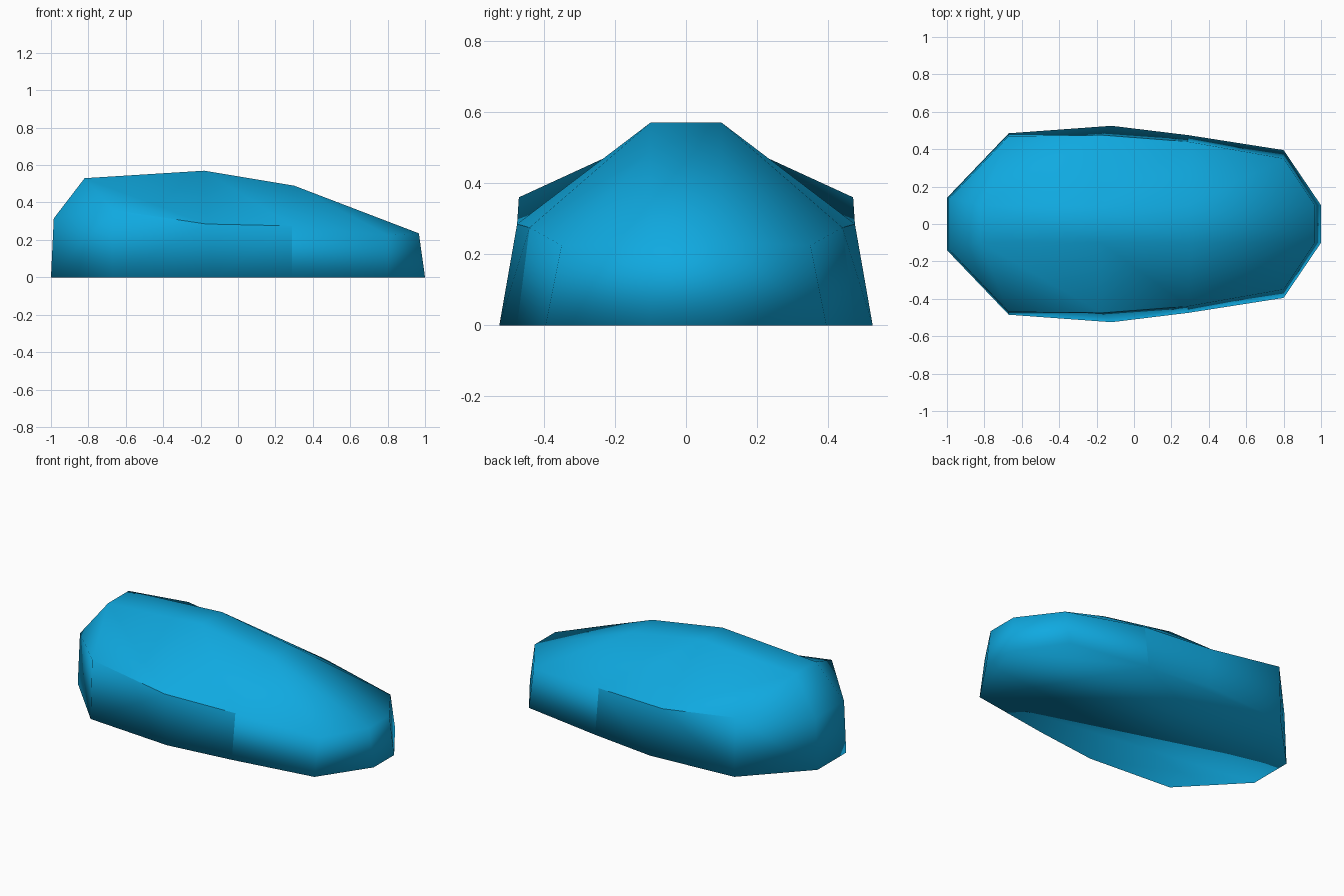
import bpy
import bmesh

cube = bpy.data.objects.get("Cube")
if cube:
    bpy.data.objects.remove(cube, do_unlink=True)

# Half outlines from tail (-x) to nose (+x)
BASE = [(-1, .14, 0), (-.67, .485, 0), (-.12, .525, 0),
        (.29, .475, 0), (.8, .395, 0), (1, .1, 0)]
WAIST = [(-.985, .14, .315), (-.67, .47, .36), (-.17, .475, .285),
         (.29, .44, .275), (.8, .35, .225), (.967, .1, .235)]
RIDGE = [(-.82, .1, .53), (-.18, .1, .57), (.3, .1, .49)]

bm = bmesh.new()


def add_row(points, side):
    return [bm.verts.new((x, side * y, z)) for x, y, z in points]


def add_face(*verts):
    unique = list(dict.fromkeys(verts))
    if len(unique) > 2:
        bm.faces.new(unique)


halves = []
for side in (1, -1):
    base, waist, ridge = (add_row(row, side) for row in (BASE, WAIST, RIDGE))
    halves.append((base, waist, ridge))
    tail_top, crown, brow = ridge
    nose = waist[-1]

    # Skirt panels
    for i in range(len(base) - 1):
        add_face(base[i], base[i + 1], waist[i + 1], waist[i])

    # Sloping upper panels, folded along their outer diagonals
    add_face(waist[0], waist[1], tail_top)
    add_face(tail_top, waist[1], waist[2])
    add_face(tail_top, waist[2], crown)
    add_face(crown, waist[2], waist[3], brow)
    add_face(brow, waist[3], waist[4])
    add_face(brow, waist[4], nose)

    # Creases around the side panel
    for a, b in ((waist[1], waist[2]), (waist[2], waist[3]), (waist[3], base[3])):
        bm.edges.get((a, b)).smooth = False

# Centre strip over the tail, roof, bonnet and nose
left, right = halves
strips = [[base[0], waist[0], *ridge, waist[-1], base[-1]]
          for base, waist, ridge in (left, right)]
for i in range(len(strips[0]) - 1):
    add_face(strips[0][i], strips[0][i + 1], strips[1][i + 1], strips[1][i])

# Flat underside
add_face(*left[0], *reversed(right[0]))

bmesh.ops.recalc_face_normals(bm, faces=bm.faces)
for face in bm.faces:
    face.smooth = True

mesh = bpy.data.meshes.new("body_shell")
bm.to_mesh(mesh)
bm.free()
body = bpy.data.objects.new("body_shell", mesh)
bpy.context.collection.objects.link(body)

# Blue finish
COLOUR = (.005, .4, .75, 1)
blue = bpy.data.materials.new("bright_blue")
blue.use_nodes = True
blue.diffuse_color = COLOUR
blue.node_tree.nodes["Principled BSDF"].inputs["Base Color"].default_value = COLOUR
mesh.materials.append(blue)
